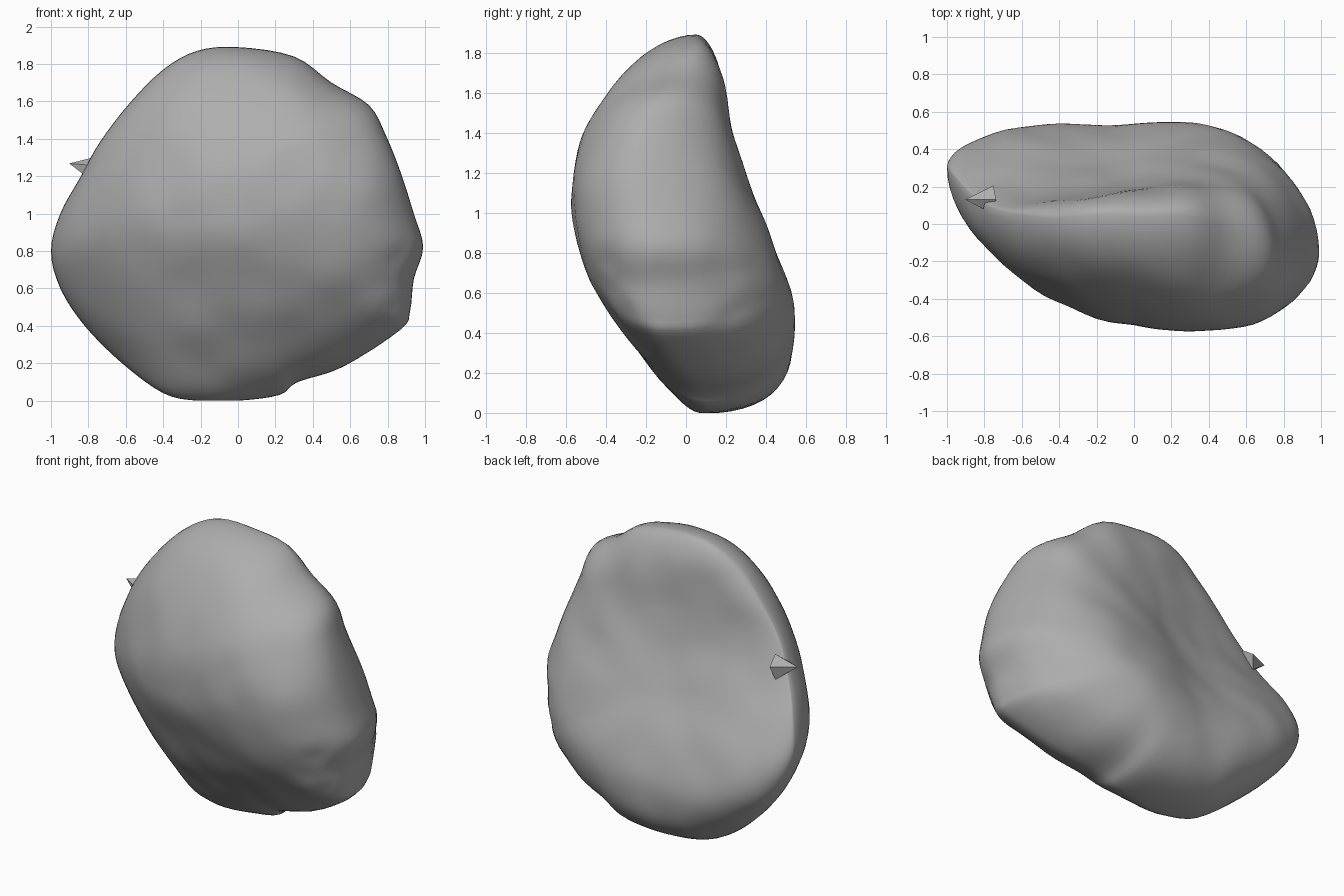
import bpy, bmesh, math
from mathutils import Vector, noise

cube = bpy.data.objects.get("Cube")
if cube:
    bpy.data.objects.remove(cube)

# One stone colour
stone = bpy.data.materials.new("stone grey")
stone.use_nodes = True
GREY = (0.42, 0.42, 0.42, 1)
stone.diffuse_color = GREY
stone.node_tree.nodes["Principled BSDF"].inputs["Base Color"].default_value = GREY

# Rim of the boulder, counterclockwise: x, depth y, height z
RIM = [(.99, -.15, .82), (.94, -.17, 1), (.87, -.2, 1.22), (.79, -.18, 1.42),
       (.7, -.1, 1.58), (.5, -.02, 1.7), (.3, .04, 1.84), (0, .05, 1.89),
       (-.22, .05, 1.87), (-.4, .03, 1.77), (-.58, .04, 1.59), (-.74, .08, 1.38),
       (-.84, .14, 1.2), (-.95, .24, 1), (-1, .3, .8), (-.95, .33, .6),
       (-.82, .32, .4), (-.62, .24, .2), (-.4, .13, .04), (-.22, .1, 0),
       (0, .1, 0), (.22, .12, .03), (.32, .1, .1), (.56, .04, .18),
       (.87, -.1, .38), (.92, -.13, .48), (.94, -.14, .65)]
RIM = [Vector(p) for p in RIM]
CENTRE = Vector((0, 0, .95))
STEPS, RINGS, BLUR = 4, 22, 9


def rim_point(i, t):
    """Smooth closed curve through the rim points."""
    a, b, c, d = (RIM[(i + k) % len(RIM)] for k in (-1, 0, 1, 2))
    return (b * 2 + (c - a) * t + (a * 2 - b * 5 + c * 4 - d) * t * t
            + (b * 3 - a - c * 3 + d) * t ** 3) / 2


def smooth(t):
    t = min(max(t, 0), 1)
    return t * t * (3 - 2 * t)


def front_depth(x, z):
    """Domed front that recedes towards the foot."""
    below = .95 - z
    return -.59 - .11 * (x - .2) + .16 * (below + math.sqrt(below ** 2 + .04))


def back_depth(x, z):
    """Sloping, slightly dished back with a shelf bulging out low down."""
    dish = math.exp(-(x + .2) ** 2 / .15 - (z - .8) ** 2 / .3)
    shelf = smooth((1.5 - z) / 1.1)
    tilt = .15 * x * (1 - shelf)
    return .21 + tilt + .36 * shelf - .06 * dish


def surface_point(rim, soft, rho, back):
    """Point on the skin; inner rings follow the softened rim."""
    edge = soft.lerp(rim, rho ** 4)
    p = CENTRE.lerp(edge, rho)
    depth = back_depth(p.x, p.z) if back else front_depth(p.x, p.z)
    if back:
        power = 5 - 1.8 * soft.x + 2 * smooth(1 - soft.z / .5)
    else:
        power = 2 + 1.2 * max(0, soft.x)
    p.y = edge.y + (depth - edge.y) * math.sqrt(max(0, 1 - rho ** power))
    # Gentle lumps, stronger on the rough end
    rough = smooth((p.x - .6) / .3) * smooth((1 - p.z) / .4)
    p.y += .014 * noise.noise(p * 4) + .02 * rough * noise.noise(p * 9)
    p.z = max(p.z, 0)
    return p


def finish(name, bm):
    bmesh.ops.recalc_face_normals(bm, faces=bm.faces)
    mesh = bpy.data.meshes.new(name)
    bm.to_mesh(mesh)
    bm.free()
    obj = bpy.data.objects.new(name, mesh)
    bpy.context.collection.objects.link(obj)
    mesh.materials.append(stone)
    bpy.ops.object.select_all(action='DESELECT')
    obj.select_set(True)
    bpy.context.view_layer.objects.active = obj
    bpy.ops.object.shade_smooth_by_angle(angle=math.radians(40))
    return obj


# Rim outline and a softened copy of it
outline = [rim_point(i, s / STEPS) for i in range(len(RIM)) for s in range(STEPS)]
count = len(outline)
softened = [sum((outline[(j + k) % count] for k in range(-BLUR, BLUR + 1)), Vector())
            / (2 * BLUR + 1) for j in range(count)]

# Boulder: rings from the front pole over the rim to the back pole
bm = bmesh.new()
rings = []
for k in range(1, 2 * RINGS):
    rho = math.sin(math.pi / 2 * k / RINGS)
    rings.append([bm.verts.new(surface_point(r, s, rho, k > RINGS))
                  for r, s in zip(outline, softened)])
for low, high in zip(rings, rings[1:]):
    for j in range(count):
        n = (j + 1) % count
        bm.faces.new((low[j], low[n], high[n], high[j]))
for ring, back in ((rings[0], False), (rings[-1], True)):
    pole = bm.verts.new(surface_point(outline[0], softened[0], 0, back))
    for j in range(count):
        bm.faces.new((pole, ring[j], ring[(j + 1) % count]))
finish("boulder", bm)

# Small pointed chip on the upper side of the rim
bm = bmesh.new()
bmesh.ops.create_cone(bm, cap_ends=True, segments=5, radius1=.08, radius2=0, depth=.15)
chip = finish("rim_chip", bm)
chip.location = (-.83, .13, 1.25)
chip.rotation_euler = Vector((-1, 0, .25)).to_track_quat('Z', 'Y').to_euler()
